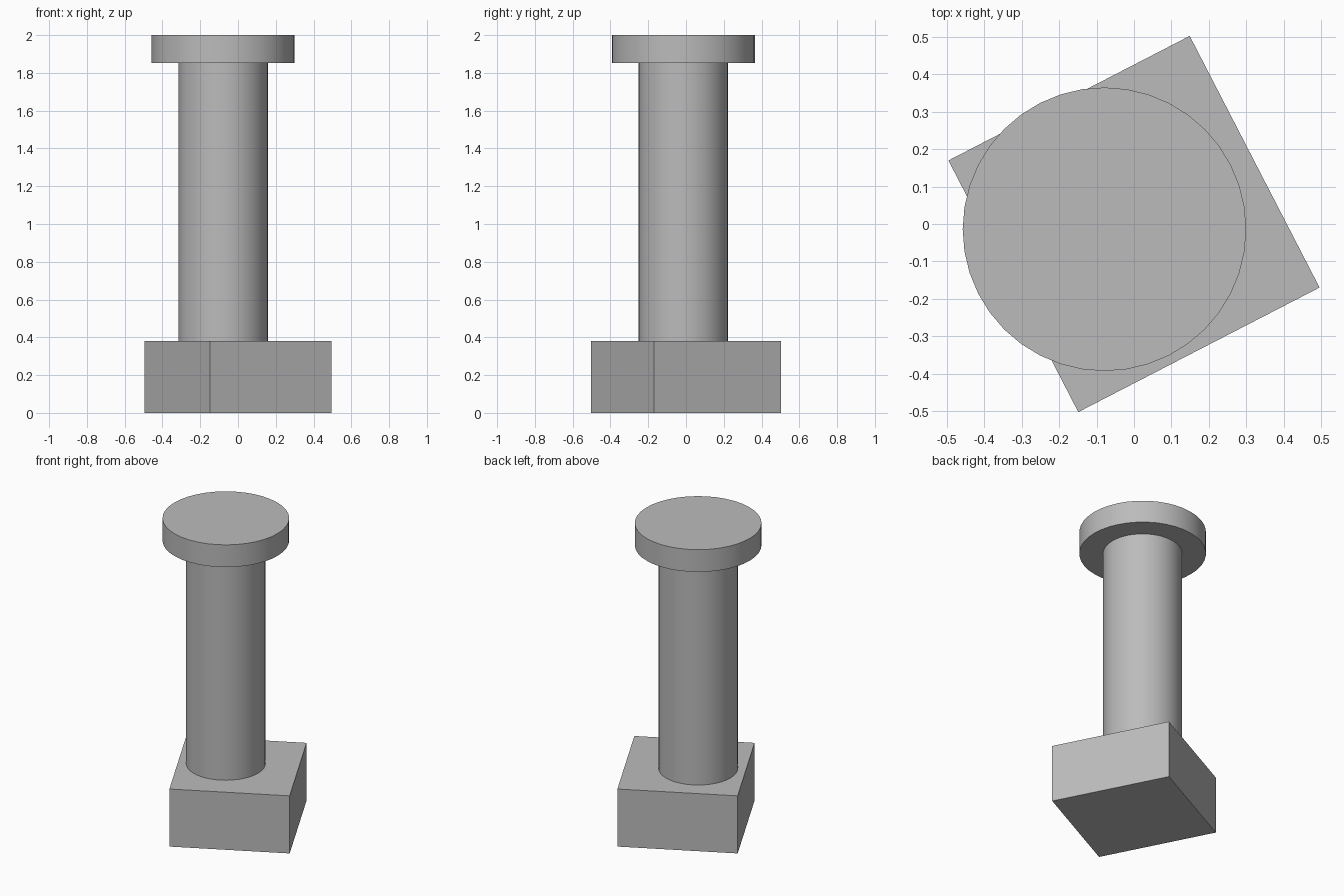
import bpy
import math

cube = bpy.data.objects.get("Cube")
if cube:
    bpy.data.objects.remove(cube, do_unlink=True)

# Single grey material
grey = bpy.data.materials.new("plain grey")
grey.use_nodes = True
colour = (0.5, 0.5, 0.5, 1)
grey.diffuse_color = colour
grey.node_tree.nodes["Principled BSDF"].inputs["Base Color"].default_value = colour

AXIS = (-0.079, -0.014)   # shared axis of the shaft and cap
BASE_TOP, SHAFT_TOP, TOP = 0.38, 1.853, 2.0


def finish(name):
    obj = bpy.context.object
    obj.name = name
    obj.data.materials.append(grey)
    return obj


def disc(name, radius, z0, z1):
    bpy.ops.mesh.primitive_cylinder_add(
        vertices=40, radius=radius, depth=z1 - z0,
        location=(*AXIS, (z0 + z1) / 2))
    bpy.ops.object.shade_smooth_by_angle(angle=math.radians(30))
    return finish(name)


# Turned rectangular base block
bpy.ops.mesh.primitive_cube_add(
    size=1, location=(0, 0, BASE_TOP / 2), rotation=(0, 0, math.radians(27.3)))
base = finish("base_block")
base.scale = (0.726, 0.757, BASE_TOP)

# Round shaft and wider cap
disc("shaft", 0.237, BASE_TOP, SHAFT_TOP)
disc("cap", 0.379, SHAFT_TOP, TOP)
